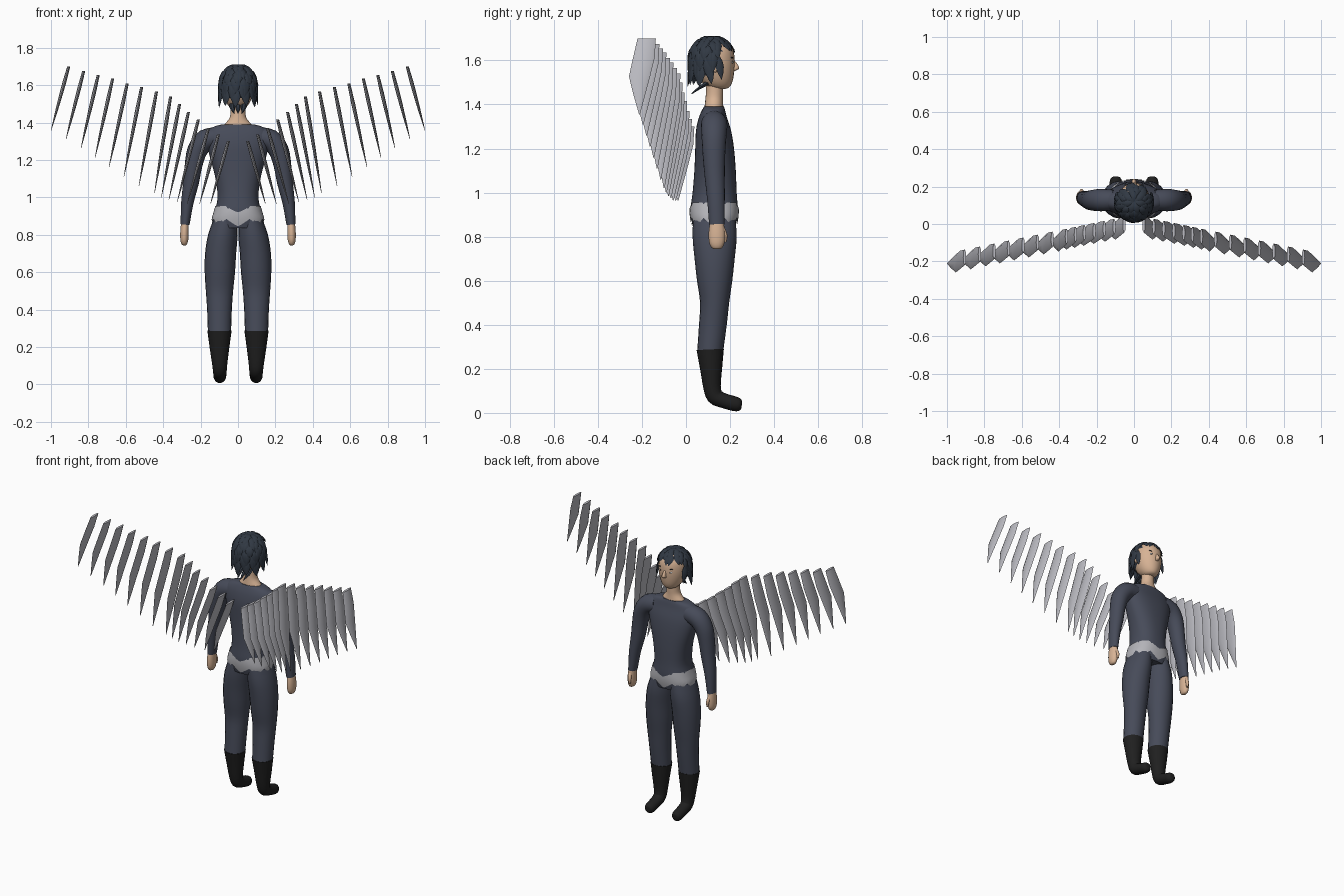
import bpy, bmesh, math
from mathutils import Vector

if "Cube" in bpy.data.objects:
    bpy.data.objects.remove(bpy.data.objects["Cube"])


def material(name, rgb):
    m = bpy.data.materials.new(name)
    m.diffuse_color = (*rgb, 1)
    m.use_nodes = True
    m.node_tree.nodes["Principled BSDF"].inputs["Base Color"].default_value = m.diffuse_color
    return m


SUIT = material("suit slate", (0.062, 0.070, 0.100))
HAIR = material("hair dark blue", (0.030, 0.040, 0.056))
SKIN = material("skin", (0.68, 0.45, 0.30))
BOOT = material("boot black", (0.014, 0.014, 0.014))
BELT = material("belt grey", (0.46, 0.46, 0.49))
WING = material("feather grey", (0.50, 0.50, 0.54))
INK = material("eye dark", (0.02, 0.018, 0.018))
WHITE = material("eye white", (0.75, 0.75, 0.75))


def finish(name, bm, mat, angle=50):
    bmesh.ops.recalc_face_normals(bm, faces=bm.faces)
    me = bpy.data.meshes.new(name)
    bm.to_mesh(me)
    bm.free()
    ob = bpy.data.objects.new(name, me)
    bpy.context.collection.objects.link(ob)
    me.materials.append(mat)
    bpy.ops.object.select_all(action='DESELECT')
    ob.select_set(True)
    bpy.context.view_layer.objects.active = ob
    bpy.ops.object.shade_smooth_by_angle(angle=math.radians(angle))
    return ob


def smooth(rings, k=3):
    """Catmull-Rom resampling of (x, y, z, ra, rb) stations."""
    r = [Vector(p) for p in rings]
    out = []
    for i in range(len(r) - 1):
        a, b, c, d = r[max(i - 1, 0)], r[i], r[i + 1], r[min(i + 2, len(r) - 1)]
        for j in range(k):
            t = j / k
            out.append(0.5 * (2 * b + (c - a) * t + (2 * a - 5 * b + 4 * c - d) * t * t
                              + (3 * b - a - 3 * c + d) * t ** 3))
    return out + [r[-1]]


def oval(a, e=1.0):
    c, s = math.cos(a), math.sin(a)
    return math.copysign(abs(c) ** e, c), math.copysign(abs(s) ** e, s)


def loft(bm, rings, side=None, n=20, e=1.0):
    """Skin oval rings; horizontal unless a side axis is given."""
    loops = []
    for i, r in enumerate(rings):
        p = Vector(r[:3])
        u, v = Vector((1, 0, 0)), Vector((0, 1, 0))
        if side:
            t = Vector(rings[min(i + 1, len(rings) - 1)][:3]) - Vector(rings[max(i - 1, 0)][:3])
            v = t.cross(Vector(side)).normalized()
            u = v.cross(t).normalized()
        loops.append([])
        for k in range(n):
            c, s = oval(math.tau * k / n, e)
            loops[-1].append(bm.verts.new(p + u * c * r[3] + v * s * r[4]))
    for a, b in zip(loops, loops[1:]):
        for k in range(n):
            bm.faces.new((a[k], a[(k + 1) % n], b[(k + 1) % n], b[k]))
    bm.faces.new(loops[0])
    bm.faces.new(loops[-1])


def part(name, mat, rings, side=None, n=20, e=1.0, mirrored=False):
    for label, sx in ((("left_", 1), ("right_", -1)) if mirrored else (("", 1),)):
        bm = bmesh.new()
        loft(bm, [(r[0] * sx, *r[1:]) for r in smooth(rings)], side, n, e)
        finish(label + name, bm, mat)


def ball(name, mat, centre, radii, seg=24, keep=None):
    bm = bmesh.new()
    bmesh.ops.create_uvsphere(bm, u_segments=seg, v_segments=seg // 2 + 2, radius=1)
    for v in bm.verts:
        v.co = Vector(centre) + Vector([a * b for a, b in zip(v.co, radii)])
    if keep:
        bad = [f for f in bm.faces if not keep(f.calc_center_median())]
        bmesh.ops.delete(bm, geom=bad, context='FACES')
    return finish(name, bm, mat)


# Torso and legs of the suit
TORSO = [(0, .128, .835, .125, .094), (0, .128, .88, .136, .104), (0, .128, .93, .123, .107),
         (0, .13, 1.0, .109, .100), (0, .132, 1.1, .120, .094), (0, .13, 1.2, .146, .088),
         (0, .125, 1.28, .165, .080), (0, .122, 1.34, .165, .064), (0, .125, 1.375, .135, .052),
         (0, .127, 1.39, .085, .045)]
part("torso", SUIT, TORSO, n=48, e=.85)
part("leg", SUIT, [(.066, .128, .89, .062, .095), (.081, .13, .8, .079, .100),
                   (.093, .13, .7, .083, .091), (.097, .13, .6, .081, .080),
                   (.099, .13, .5, .073, .066), (.099, .122, .4, .066, .063),
                   (.099, .110, .28, .062, .059)], mirrored=True)

# Boots with forward bent feet
part("boot", BOOT, [(.099, .110, .288, .065, .062), (.099, .114, .2, .053, .050),
                    (.098, .118, .12, .042, .040), (.097, .132, .075, .037, .038),
                    (.097, .17, .056, .035, .034), (.097, .225, .040, .033, .033),
                    (.097, .247, .034, .024, .025), (.097, .253, .033, .010, .010)],
     side=(1, 0, 0), mirrored=True)

# Sleeves and hands
part("arm", SUIT, [(.11, .128, 1.318, .055, .058), (.175, .128, 1.305, .060, .058),
                   (.218, .127, 1.25, .056, .054), (.238, .127, 1.17, .051, .047),
                   (.251, .13, 1.08, .046, .042), (.271, .136, .97, .040, .033),
                   (.283, .14, .855, .035, .024)], side=(0, 1, 0), mirrored=True)
part("hand", SKIN, [(.284, .14, .87, .030, .020), (.286, .14, .82, .037, .023),
                    (.287, .14, .775, .035, .022), (.287, .14, .75, .024, .015),
                    (.287, .14, .743, .010, .006)], side=(0, 1, 0), n=14, mirrored=True)
part("thumb", SKIN, [(.284, .165, .84, .010, .010), (.28, .178, .805, .010, .010),
                     (.278, .178, .775, .005, .005)], side=(0, 1, 0), n=10, mirrored=True)

# Zigzag belt, a thin band hugging the hips
body = smooth(TORSO)
bm = bmesh.new()
cols, rows, grid = 96, 6, []
for k in range(cols):
    a = math.tau * k / cols
    tri = abs((k / 12 + .5) % 1 * 2 - 1)
    dip = max(0, 1 - abs(math.cos(a)) / .5)
    top = .955 - .035 * dip - (.008 if k % 12 == 6 else 0)
    low = .845 + .04 * tri
    c, s = oval(a, .85)
    grid.append([])
    for j in range(rows + 1):
        z = low + (top - low) * j / rows
        i = next(i for i in range(len(body) - 1) if body[i + 1][2] >= z)
        r = body[i].lerp(body[i + 1], (z - body[i][2]) / (body[i + 1][2] - body[i][2]))
        grid[-1].append(bm.verts.new((c * (r[3] + .005), r[1] + s * (r[4] + .005), z)))
for k in range(cols):
    a, b = grid[k], grid[(k + 1) % cols]
    for j in range(rows):
        bm.faces.new((a[j], b[j], b[j + 1], a[j + 1]))
finish("belt", bm, BELT)

# Neck, head and face
part("neck", SKIN, [(0, .127, 1.375, .086, .044), (0, .127, 1.397, .066, .042),
                    (0, .128, 1.425, .045, .040), (0, .13, 1.46, .039, .039),
                    (0, .13, 1.52, .039, .039)])
part("head", SKIN, [(0, .155, 1.470, .018, .018), (0, .15, 1.478, .040, .046),
                    (0, .14, 1.505, .062, .071), (0, .133, 1.55, .079, .086),
                    (0, .13, 1.6, .085, .091), (0, .13, 1.65, .077, .083),
                    (0, .13, 1.69, .045, .05), (0, .13, 1.7, .012, .014)], n=24)
part("nose", SKIN, [(0, .213, 1.602, .006, .006), (0, .222, 1.578, .010, .016),
                    (0, .224, 1.562, .013, .017), (0, .214, 1.552, .009, .008)], n=10)
for label, sx in (("left_", 1), ("right_", -1)):
    ball(label + "eye", WHITE, (.033 * sx, .207, 1.592), (.014, .006, .007), 12)
    ball(label + "pupil", INK, (.033 * sx, .211, 1.592), (.006, .004, .006), 10)
    ball(label + "brow", INK, (.034 * sx, .208, 1.613), (.018, .005, .004), 10)
    ball(label + "ear", SKIN, (.087 * sx, .13, 1.57), (.010, .018, .026), 12)

# Hair cap with rows of pointed overlapping locks
C, R = Vector((0, .118, 1.602)), Vector((.094, .098, .100))
ball("hair_cap", HAIR, C, R, 28,
     keep=lambda p: (p.z > 1.645 or p.y < .145) and p.z > 1.53)


def scalp(th, ph, lift):
    """Point on the scalp; below the equator locks hang straight down."""
    drop = max(0, th - 1.65)
    th = min(th, 1.65)
    d = Vector((math.sin(th) * math.sin(ph), math.sin(th) * math.cos(ph), math.cos(th)))
    p = C + Vector([a * b * (1 + lift) for a, b in zip(d, R)])
    p.z -= drop * .11
    return p


bm = bmesh.new()
for row, (th, count) in enumerate(((.02, 7), (.3, 12), (.58, 16), (.86, 20),
                                   (1.12, 22), (1.4, 22), (1.7, 22))):
    for k in range(count):
        ph = math.tau * (k + .5 * (row % 2)) / count
        front = abs((ph + math.pi) % math.tau - math.pi)
        if (front < 1.2 and th > .75) or (front < 1.5 and th > 1.5):
            continue
        length = (.62 if th < 1 else .85) + .12 * ((k * 7 + row * 3) % 4) / 3
        if front < 1.2:
            length = min(length, 1.27 - th)
        side = (math.cos(ph), -math.sin(ph), 0)
        stations = []
        for t, w in ((0, .35), (.25, .9), (.5, 1), (.78, .6), (1, .06)):
            p = scalp(th + length * t, ph + .12 * t * (1 if k % 2 else -1), .03 + .10 * t)
            stations.append((*p, .019 * w, .007 * w))
        loft(bm, stations, side, n=6)
# Swept back nape tufts
for x in (-.03, 0, .03):
    loft(bm, [(x, .10, 1.50, .015, .012), (x, .06, 1.475, .014, .008),
              (x * .7, .025, 1.448, .002, .002)], (1, 0, 0), n=6)
finish("hair_locks", bm, HAIR, 35)

# Wings: a fan of blade feathers per side; top x, top z, tip x, tip z
FAN = [(.905, 1.70, 1.0, 1.355), (.825, 1.675, .92, 1.31), (.747, 1.655, .84, 1.26),
       (.67, 1.635, .765, 1.21), (.592, 1.61, .69, 1.16), (.515, 1.59, .61, 1.11),
       (.436, 1.565, .53, 1.06), (.36, 1.54, .447, 1.02), (.312, 1.50, .41, 1.0),
       (.265, 1.455, .37, .985), (.212, 1.415, .325, .975), (.158, 1.37, .272, .965),
       (.105, 1.335, .205, .965), (.052, 1.30, .147, .965)]
# Blade outline: position along the blade, back y, front y, half thickness
BLADE = ((0, -.220, -.137, .008), (.25, -.240, -.142, .0105), (.5, -.259, -.163, .009),
         (.75, -.238, -.186, .006), (1, -.213, -.209, .001))
for label, sx in (("left_", 1), ("right_", -1)):
    bm = bmesh.new()
    for x0, z0, x1, z1 in FAN:
        shift = .175 * (.905 - x0) / .853
        loft(bm, [(sx * (x0 + (x1 - x0) * t), (b + f) / 2 + shift, z0 + (z1 - z0) * t,
                   h, (f - b) / 2) for t, b, f, h in BLADE], n=8)
    finish(label + "wing_feathers", bm, WING, 40)
